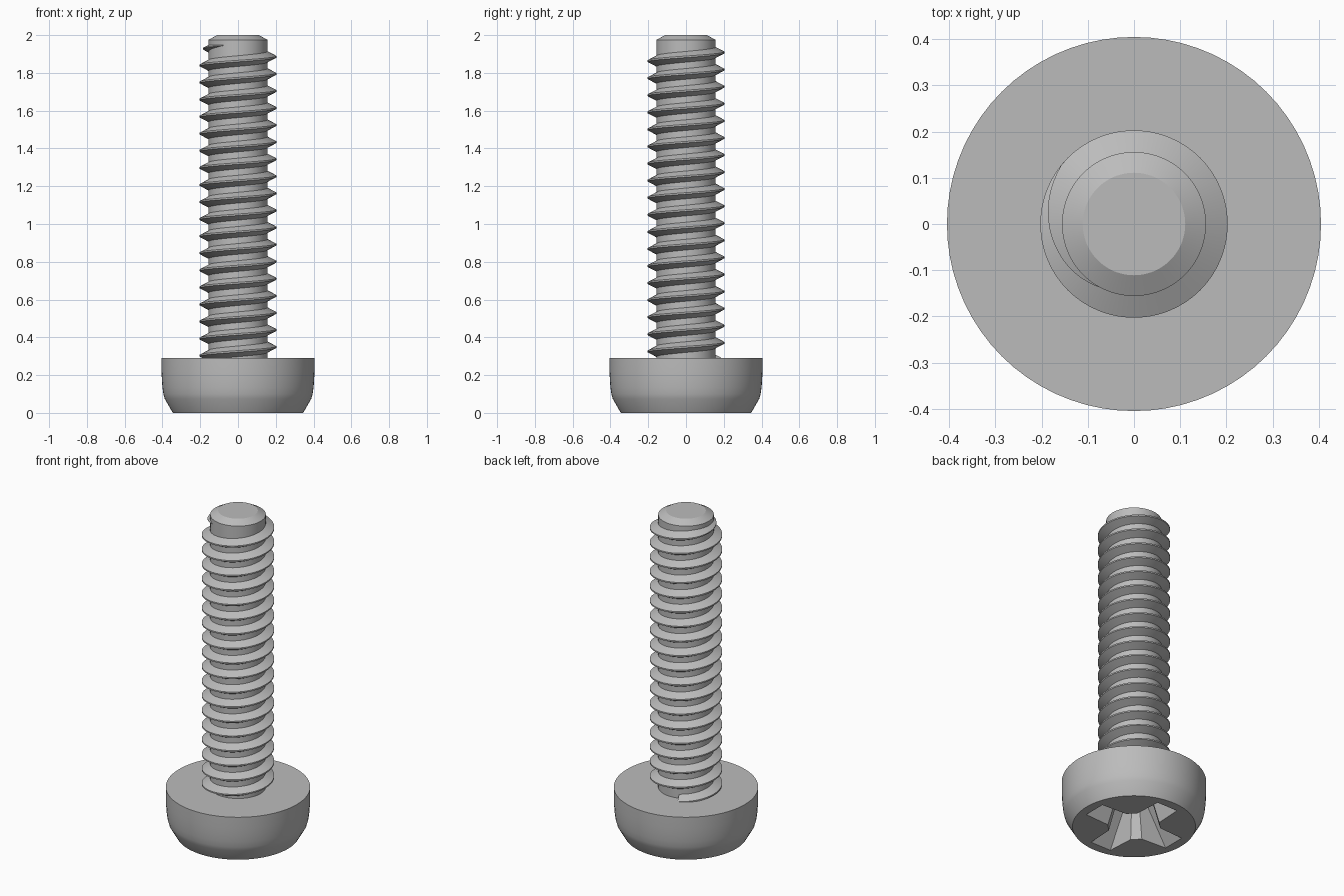
import bpy, bmesh, math

if "Cube" in bpy.data.objects:
    bpy.data.objects.remove(bpy.data.objects["Cube"])

steel = bpy.data.materials.new("grey steel")
steel.diffuse_color = (0.5, 0.5, 0.5, 1)
steel.use_nodes = True
steel.node_tree.nodes["Principled BSDF"].inputs["Base Color"].default_value = steel.diffuse_color


def make_object(name, rings, closed_profile=False):
    """Skin a list of equal-length vertex rings, with end caps."""
    bm = bmesh.new()
    vs = [[bm.verts.new(p) for p in ring] for ring in rings]
    n = len(vs[0])
    for a, b in zip(vs, vs[1:]):
        for i in range(n):
            j = (i + 1) % n
            bm.faces.new((a[i], a[j], b[j], b[i]))
    bm.faces.new(vs[0][::-1])
    bm.faces.new(vs[-1])
    bmesh.ops.recalc_face_normals(bm, faces=bm.faces[:])
    me = bpy.data.meshes.new(name)
    bm.to_mesh(me)
    bm.free()
    me.materials.append(steel)
    ob = bpy.data.objects.new(name, me)
    bpy.context.collection.objects.link(ob)
    return ob


def lathe(name, profile, n=72):
    return make_object(name, [[(r * math.cos(2 * math.pi * i / n),
                                r * math.sin(2 * math.pi * i / n), z)
                               for i in range(n)] for r, z in profile])


def cross(z, length, w, a, b):
    """Four-armed outline with bevelled inner corners."""
    pts = []
    for k in range(4):
        c, s = round(math.cos(k * math.pi / 2)), round(math.sin(k * math.pi / 2))
        for x, y in ((length, -w), (length, w), (a, b), (b, a)):
            pts.append((x * c - y * s, x * s + y * c, z))
    return pts


def smooth(ob, angle):
    bpy.ops.object.select_all(action='DESELECT')
    ob.select_set(True)
    bpy.context.view_layer.objects.active = ob
    bpy.ops.object.shade_smooth_by_angle(angle=math.radians(angle))


# Pan head with rounded shoulder
head = lathe("head", [(0.345, 0), (0.388, 0.075), (0.395, 0.1), (0.4, 0.135),
                      (0.403, 0.175), (0.405, 0.22), (0.405, 0.29)])

# Tapered cross recess cut into the underside of the head
cutter = make_object("recess_cutter", [cross(-0.02, 0.306, 0.073, 0.129, 0.083),
                                       cross(0.2, 0.13, 0.04, 0.08, 0.05)])
cutter.hide_render = True
mod = head.modifiers.new("recess", 'BOOLEAN')
mod.operation, mod.solver, mod.object = 'DIFFERENCE', 'EXACT', cutter
bpy.context.view_layer.objects.active = head
bpy.ops.object.modifier_apply(modifier=mod.name)
bpy.data.objects.remove(cutter)
smooth(head, 25)

# Shank core with chamfered tip
shank = lathe("shank", [(0.156, 0.27), (0.156, 1.975), (0.111, 2.0)])
smooth(shank, 25)

# Right-handed helical thread, fading out near the tip
PITCH, STEPS = 0.0904, 60
end = math.radians(615)
turns = 18.4
count = int(turns * STEPS)
rings = []
for i in range(count + 1):
    t = end - (count - i) * 2 * math.pi / STEPS
    z = 1.84 + PITCH * (t - math.pi) / (2 * math.pi)
    f = min(1, (end - t) / math.radians(115))
    h, half = 0.053 * f, 0.031 * f + 0.0005
    crest = 0.004 * f + 0.0002
    rings.append([((0.15 + r) * math.cos(t), (0.15 + r) * math.sin(t), z + dz)
                  for r, dz in ((0, -half), (h, -crest), (h, crest), (0, half))])
thread = make_object("thread", rings)
smooth(thread, 25)
